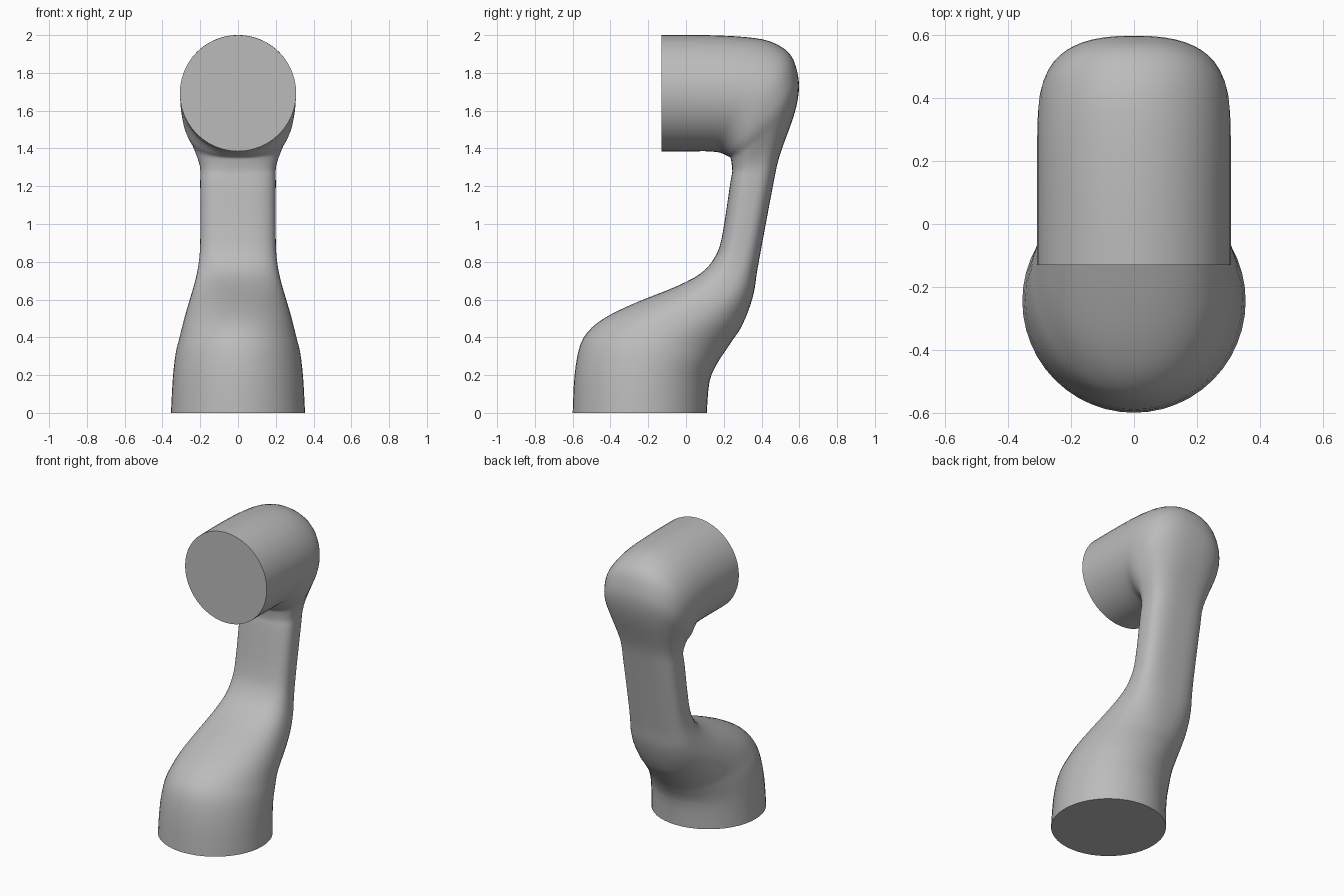
import bpy
import bmesh
import math
from mathutils import Vector

if "Cube" in bpy.data.objects:
    bpy.data.objects.remove(bpy.data.objects["Cube"], do_unlink=True)

SEGMENTS = 48      # points around each cross-section
STEPS = 3          # smooth steps between two cross-sections


def make_material(name, colour):
    material = bpy.data.materials.new(name)
    material.use_nodes = True
    material.diffuse_color = colour
    shader = material.node_tree.nodes["Principled BSDF"]
    shader.inputs["Base Color"].default_value = colour
    return material


# Cross-sections: inner y, z, outer y, z, half width, squareness
BASE = [
    (-.6, 0, .11, 0, .355, 2),
    (-.59, .2, .125, .17, .345, 2),
    (-.56, .36, .17, .27, .33, 2),
    (-.5, .45, .21, .33, .312, 2),
    (-.4, .52, .25, .39, .296, 2.1),
    (-.25, .59, .29, .45, .278, 2.2),
    (-.05, .67, .33, .54, .252, 2.4),
    (.08, .74, .36, .64, .228, 2.6),
    (.15, .82, .375, .74, .21, 2.8),
]
STEM = [
    (.19, .93, .4, .88, .2, 3),
    (.235, 1.22, .46, 1.2, .2, 3),
]
HEAD = [
    (.245, 1.28, .495, 1.36, .204, 2.8),
    (.24, 1.33, .57, 1.57, .245, 2.5),
    (.235, 1.35, .597, 1.7, .275, 2.5),
    (.22, 1.36, .59, 1.8, .292, 2.4),
    (.2, 1.37, .55, 1.9, .303, 2.2),
    (.17, 1.38, .45, 1.965, .307, 2),
    (.11, 1.385, .31, 1.99, .308, 2),
    (.05, 1.385, .1, 2, .308, 2),
    (-.13, 1.385, -.13, 2, .308, 2),
]


def smooth_rows(rows):
    """Pass a smooth curve through the cross-section values."""
    last = len(rows) - 1
    result = []
    for i in range(last):
        before, start = rows[max(i - 1, 0)], rows[i]
        end, after = rows[i + 1], rows[min(i + 2, last)]
        for step in range(STEPS):
            t = step / STEPS
            row = []
            for a, b, c, d in zip(before, start, end, after):
                slope_in, slope_out = (c - a) / 2, (d - b) / 2
                ease = t * t * (3 - 2 * t)
                row.append(b + (c - b) * ease
                           + slope_in * t * (1 - t) ** 2
                           - slope_out * t * t * (1 - t))
            result.append(row)
    result.append(rows[last])
    return result


def rounded(value, power):
    return math.copysign(abs(value) ** (2 / power), value)


def add_ring(bm, row):
    """One rounded cross-section spanning the inner and outer outline."""
    inner = Vector((0, row[0], row[1]))
    outer = Vector((0, row[2], row[3]))
    centre, reach = (inner + outer) / 2, (outer - inner) / 2
    side = Vector((row[4], 0, 0))
    ring = []
    for i in range(SEGMENTS):
        angle = math.tau * i / SEGMENTS
        point = (centre + side * rounded(math.cos(angle), row[5])
                 + reach * rounded(math.sin(angle), row[5]))
        ring.append(bm.verts.new(point))
    return ring


def loft(name, rows, material):
    """Skin the cross-sections and close both flat ends."""
    bm = bmesh.new()
    rings = [add_ring(bm, row) for row in smooth_rows(rows)]
    for lower, upper in zip(rings, rings[1:]):
        for i in range(SEGMENTS):
            j = (i + 1) % SEGMENTS
            bm.faces.new((lower[i], lower[j], upper[j], upper[i]))
    bm.faces.new(rings[0])
    bm.faces.new(rings[-1])
    bmesh.ops.recalc_face_normals(bm, faces=bm.faces)
    mesh = bpy.data.meshes.new(name)
    bm.to_mesh(mesh)
    bm.free()
    mesh.materials.append(material)
    part = bpy.data.objects.new(name, mesh)
    bpy.context.collection.objects.link(part)
    bpy.ops.object.select_all(action="DESELECT")
    part.select_set(True)
    bpy.context.view_layer.objects.active = part
    bpy.ops.object.shade_smooth_by_angle(angle=math.radians(40))
    return part


# One continuous arm link: round foot, slim stem, round head
grey = make_material("plain grey", (.5, .5, .5, 1))
loft("arm_link", BASE + STEM + HEAD, grey)
